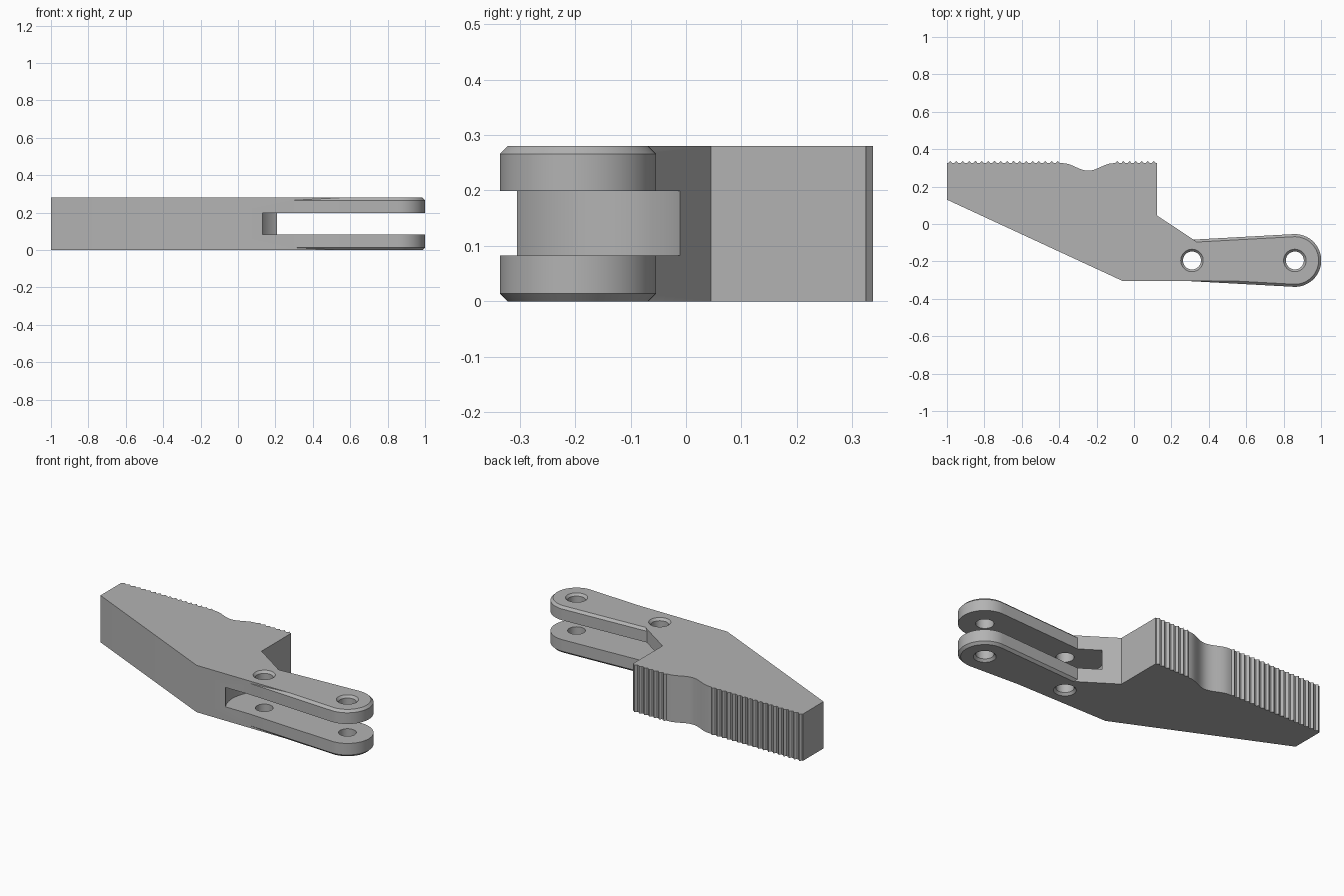
import bpy, bmesh
from math import sin, cos, pi, radians

if "Cube" in bpy.data.objects:
    bpy.data.objects.remove(bpy.data.objects["Cube"])

HEIGHT = 0.28
CHAMFER = 0.014
PIVOT = (0.31, -0.195)
TIP = (0.86, -0.195)

grey = bpy.data.materials.new("plain grey")
grey.use_nodes = True
grey.diffuse_color = (0.45, 0.45, 0.45, 1)
grey.node_tree.nodes["Principled BSDF"].inputs["Base Color"].default_value = (0.45, 0.45, 0.45, 1)


def loft(name, layers):
    """Closed solid through matching (outline, z) layers."""
    bm = bmesh.new()
    rings = [[bm.verts.new((x, y, z)) for x, y in outline] for outline, z in layers]
    n = len(rings[0])
    for low, high in zip(rings, rings[1:]):
        for i in range(n):
            j = (i + 1) % n
            bm.faces.new((low[i], low[j], high[j], high[i]))
    bm.faces.new(rings[0][::-1])
    bm.faces.new(rings[-1])
    bmesh.ops.recalc_face_normals(bm, faces=bm.faces)
    mesh = bpy.data.meshes.new(name)
    bm.to_mesh(mesh)
    bm.free()
    mesh.materials.append(grey)
    obj = bpy.data.objects.new(name, mesh)
    bpy.context.collection.objects.link(obj)
    return obj


def arc(centre, radius, start, end, steps):
    angles = [radians(start + (end - start) * i / steps) for i in range(steps + 1)]
    return [(centre[0] + radius * cos(a), centre[1] + radius * sin(a)) for a in angles]


def teeth(start, end, count):
    pitch = (end - start) / count
    points = []
    for i in range(count):
        x = start + i * pitch
        points += [(x + pitch * 0.15, 0.325), (x + pitch * 0.5, 0.337), (x + pitch * 0.85, 0.325)]
    return points


def combine(target, other, operation):
    mod = target.modifiers.new(operation.lower(), "BOOLEAN")
    mod.operation = operation
    mod.solver = "EXACT"
    mod.object = other
    bpy.ops.object.select_all(action="DESELECT")
    bpy.context.view_layer.objects.active = target
    target.select_set(True)
    bpy.ops.object.modifier_apply(modifier=mod.name)
    bpy.data.objects.remove(other)


# Jaw body: toothed gripping edge with a smooth hollow, tapered back
hollow = [(-0.38 + 0.27 * i / 20, 0.305 + 0.02 * cos(2 * pi * i / 20)) for i in range(21)]
outline = [(-1, 0.13), (-1, 0.325)] + teeth(-1, -0.39, 18) + hollow + teeth(-0.105, 0.122, 7)
outline += [(0.124, 0.325), (0.124, 0.045), (0.32, -0.085), (0.56, -0.305), (-0.06, -0.305)]
jaw = loft("gripper_jaw", [(outline, 0), (outline, HEIGHT)])


# Widening arm with a round tip and chamfered rims
def arm_outline(inset):
    return arc(TIP, 0.141 - inset, -93, 93, 40) + arc(PIVOT, 0.111 - inset, 93, 267, 24)


arm = loft("arm", [(arm_outline(CHAMFER), 0), (arm_outline(0), CHAMFER),
                   (arm_outline(0), HEIGHT - CHAMFER), (arm_outline(CHAMFER), HEIGHT)])
combine(jaw, arm, "UNION")

# Slot with a round inner end, splitting the arm into a fork
slot = arc(PIVOT, 0.21, 90, 270, 48) + [(1.2, -0.405), (1.2, 0.015)]
combine(jaw, loft("slot_cutter", [(slot, 0.083), (slot, 0.199)]), "DIFFERENCE")

# Countersunk pin holes
for centre in (PIVOT, TIP):
    wide, narrow = (arc(centre, r, 0, 352.5, 47) for r in (0.062, 0.048))
    cutter = loft("pin_hole_cutter", [(wide, -0.002), (narrow, 0.014),
                                      (narrow, HEIGHT - 0.014), (wide, HEIGHT + 0.002)])
    combine(jaw, cutter, "DIFFERENCE")

bpy.ops.object.shade_smooth_by_angle(angle=radians(25))
